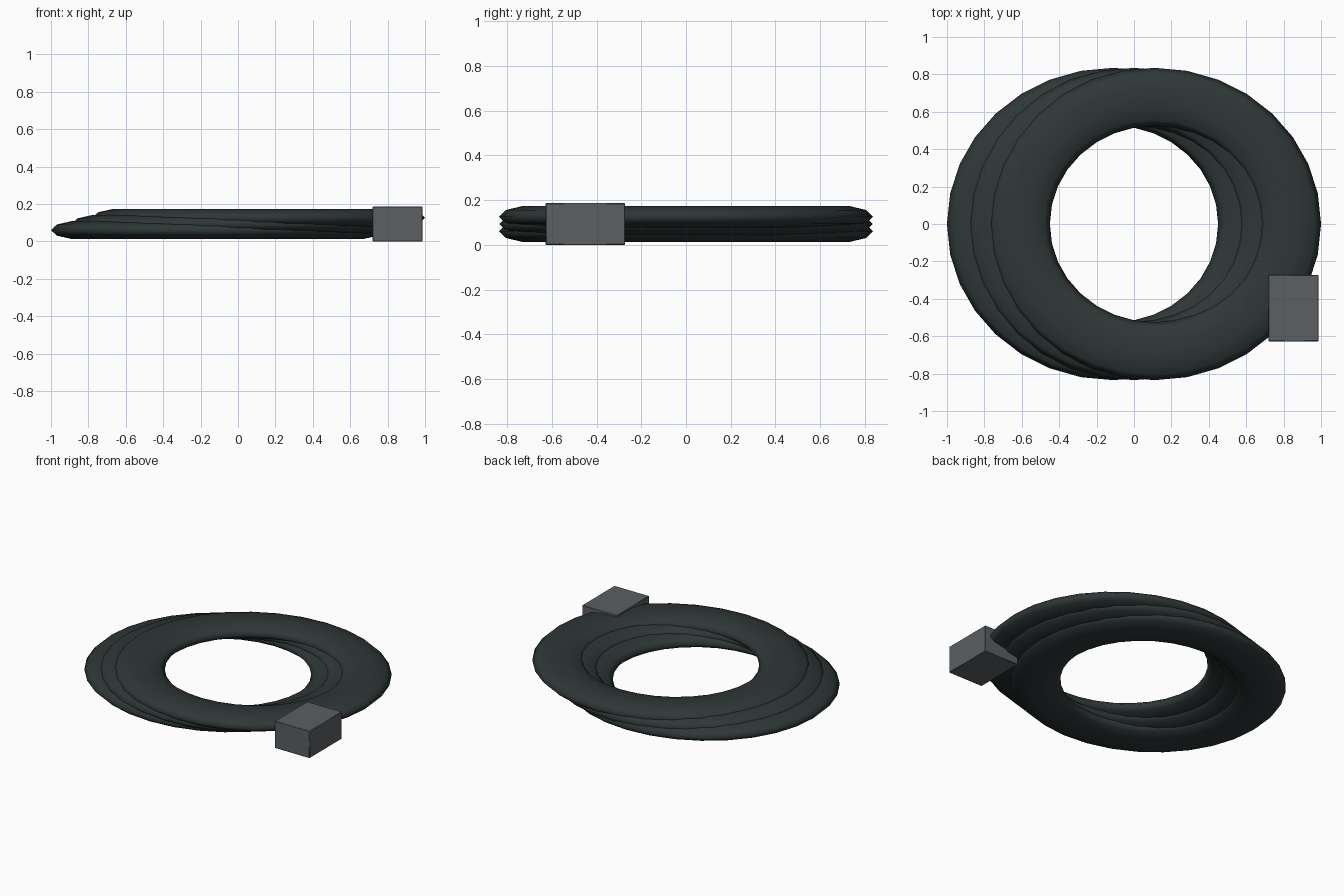
import bpy
import math

old = bpy.data.objects.get("Cube")
if old:
    bpy.data.objects.remove(old, do_unlink=True)


def make_material(name, colour):
    mat = bpy.data.materials.new(name)
    mat.use_nodes = True
    mat.diffuse_color = (*colour, 1)
    mat.node_tree.nodes["Principled BSDF"].inputs["Base Color"].default_value = (*colour, 1)
    return mat


rubber = make_material("dark green grey rubber", (0.028, 0.038, 0.038))
metal = make_material("mid grey metal", (0.105, 0.115, 0.125))

MID_Z = 0.0935
MAJOR, MINOR = 0.68, 0.155      # ring radii before stretching
STRETCH_X = 1.066               # coils are slightly wider than deep
FLATTEN_Z = 0.051 / MINOR       # coils are squashed in height


# Flattened coils, each shifted sideways over the one below
def add_coil(name, step):
    bpy.ops.mesh.primitive_torus_add(
        major_segments=32, minor_segments=10,
        major_radius=MAJOR, minor_radius=MINOR,
        location=(0.11 * step, 0, MID_Z + 0.0325 * step))
    coil = bpy.context.object
    coil.name = name
    coil.scale = (STRETCH_X, 1, FLATTEN_Z)
    bpy.ops.object.transform_apply(location=False, rotation=False, scale=True)
    bpy.ops.object.shade_smooth()
    coil.data.materials.append(rubber)


for name, step in (("lower_coil", -1), ("middle_coil", 0), ("upper_coil", 1)):
    add_coil(name, step)

# Block clamped on the front left of the coils
bpy.ops.mesh.primitive_cube_add(size=1, location=(0.853, -0.45, MID_Z))
block = bpy.context.object
block.name = "end_block"
block.scale = (0.266, 0.354, 2 * MID_Z)
bpy.ops.object.transform_apply(location=False, rotation=False, scale=True)
block.data.materials.append(metal)
bevel = block.modifiers.new("edge_bevel", 'BEVEL')
bevel.width = 0.003
bevel.segments = 1
bpy.ops.object.shade_smooth_by_angle(angle=math.radians(30))
